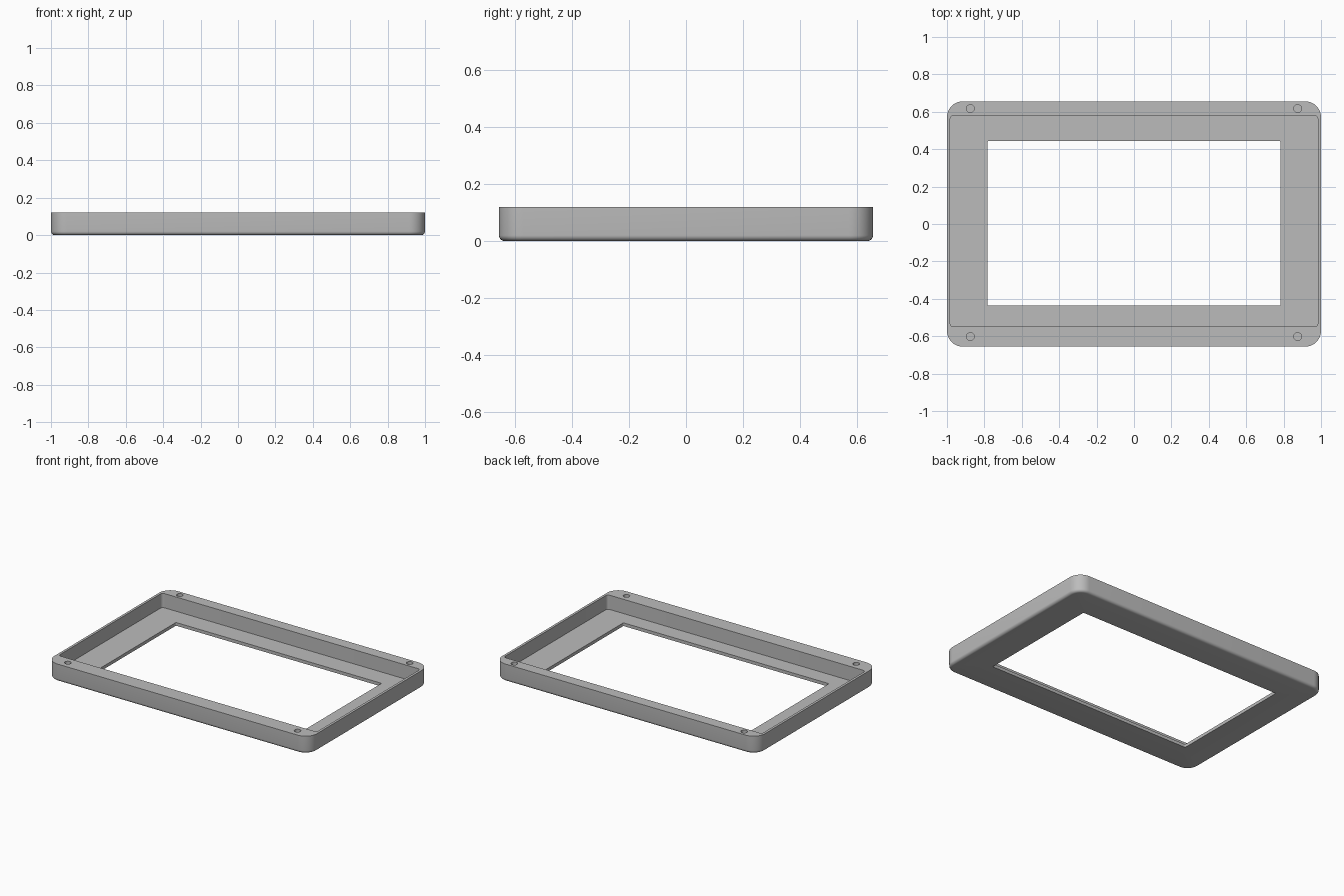
import bpy, bmesh, math

if "Cube" in bpy.data.objects:
    bpy.data.objects.remove(bpy.data.objects["Cube"])

DEPTH, FLOOR = 0.12, 0.022      # overall height, floor thickness
FILLET, CORNER = 0.02, 0.085    # bottom edge rounding, outer corner radius
SEGS = 10

grey = bpy.data.materials.new("mid grey")
grey.diffuse_color = (0.5, 0.5, 0.5, 1)
grey.use_nodes = True
grey.node_tree.nodes["Principled BSDF"].inputs["Base Color"].default_value = grey.diffuse_color


def rounded_loop(bm, x, y0, y1, r, z):
    """Ring of vertices along a rounded rectangle."""
    corners = [(x - r, y1 - r), (r - x, y1 - r), (r - x, y0 + r), (x - r, y0 + r)]
    ring = []
    for q, (cx, cy) in enumerate(corners):
        for i in range(SEGS + 1):
            a = (q + i / SEGS) * math.pi / 2
            ring.append(bm.verts.new((cx + r * math.cos(a), cy + r * math.sin(a), z)))
    return ring


# Bezel frame: closed cross-section swept through rounded rectangles
bm = bmesh.new()
window = (0.783, -0.437, 0.443, 0.006)
cavity = (0.983, -0.549, 0.579, 0.018)
rings = [rounded_loop(bm, *window, 0)]
for i in range(7):              # rounded lower edge
    a = i / 6 * math.pi / 2
    d = FILLET * (1 - math.sin(a))
    rings.append(rounded_loop(bm, 1 - d, d - 0.656, 0.656 - d, CORNER - d,
                              FILLET * (1 - math.cos(a))))
rings.append(rounded_loop(bm, 1, -0.656, 0.656, CORNER, DEPTH))
rings.append(rounded_loop(bm, *cavity, DEPTH))
rings.append(rounded_loop(bm, *cavity, FLOOR))
rings.append(rounded_loop(bm, *window, FLOOR))
for a, b in zip(rings, rings[1:] + rings[:1]):
    for i in range(len(a)):
        j = (i + 1) % len(a)
        bm.faces.new((a[i], a[j], b[j], b[i]))
bmesh.ops.recalc_face_normals(bm, faces=bm.faces)
mesh = bpy.data.meshes.new("bezel_frame")
bm.to_mesh(mesh)
bm.free()
frame = bpy.data.objects.new("bezel_frame", mesh)
bpy.context.collection.objects.link(frame)
mesh.materials.append(grey)

# Blind screw holes in the rim
for x in (-0.875, 0.875):
    for y in (-0.602, 0.617):
        bpy.ops.mesh.primitive_cylinder_add(vertices=32, radius=0.021, depth=0.16,
                                            location=(x, y, DEPTH))
        cutter = bpy.context.object
        cutter.name = "screw_hole_cutter"
        cutter.data.materials.append(grey)
        cutter.hide_render = True
        cutter.hide_set(True)
        cut = frame.modifiers.new("screw_hole", 'BOOLEAN')
        cut.operation, cut.solver, cut.object = 'DIFFERENCE', 'EXACT', cutter

# Bake the holes, drop the cutters, shade smooth with sharp edges
bpy.ops.object.select_all(action='DESELECT')
bpy.context.view_layer.objects.active = frame
frame.select_set(True)
for m in list(frame.modifiers):
    cutter = m.object
    bpy.ops.object.modifier_apply(modifier=m.name)
    bpy.data.objects.remove(cutter)
bpy.ops.object.shade_smooth_by_angle(angle=math.radians(30))
